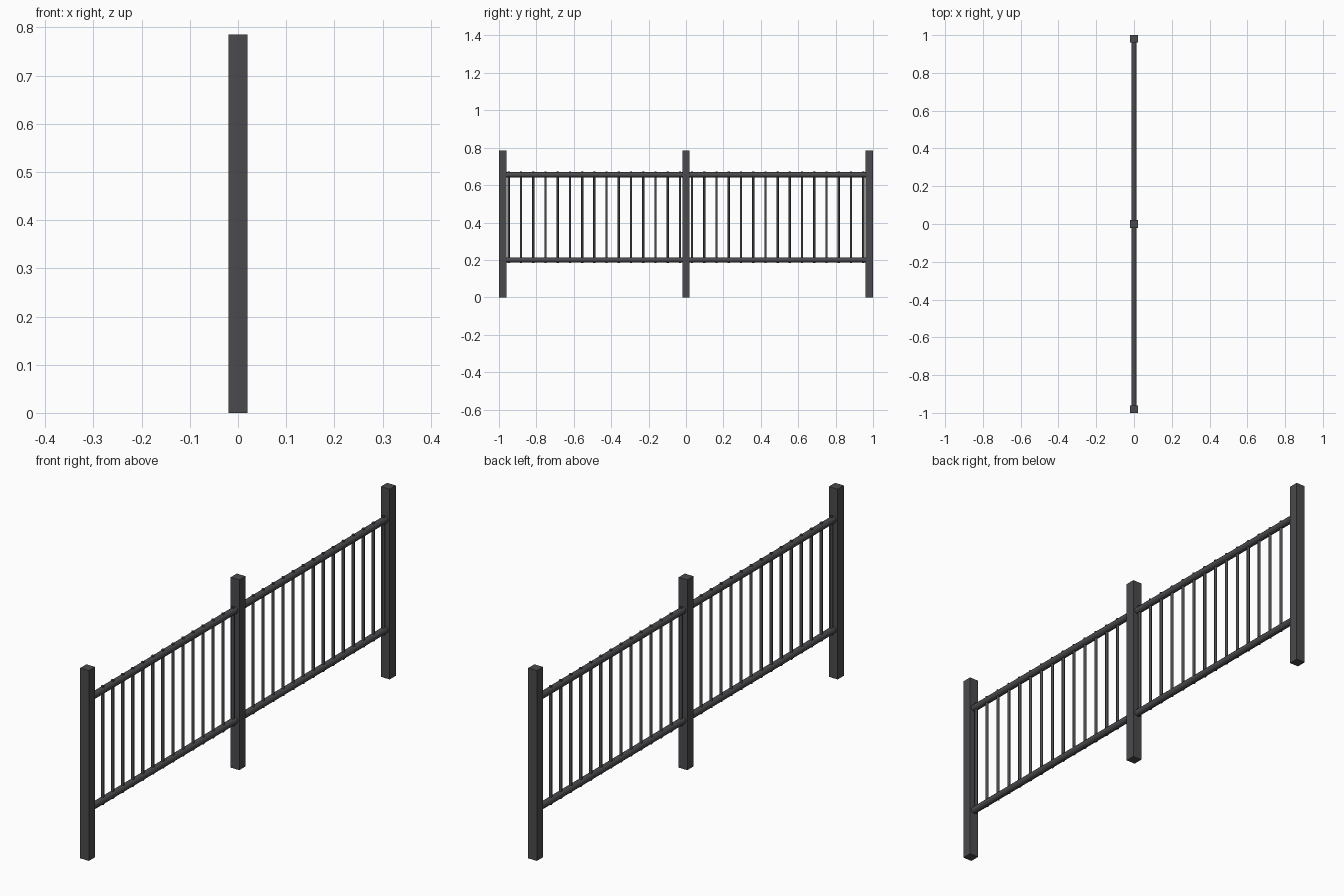
import bpy
import math

cube = bpy.data.objects.get("Cube")
if cube:
    bpy.data.objects.remove(cube, do_unlink=True)

# Dark painted metal
metal = bpy.data.materials.new("charcoal metal")
metal.use_nodes = True
COLOUR = (0.07, 0.07, 0.076, 1)
metal.diffuse_color = COLOUR
metal.node_tree.nodes["Principled BSDF"].inputs["Base Color"].default_value = COLOUR

POST_Y = 0.98
POST_W = 0.04
POST_H = 0.785
RAIL_R = 0.014
BARS = 15


def finish(name):
    ob = bpy.context.object
    ob.name = name
    ob.data.materials.append(metal)
    return ob


def box(name, location, size):
    bpy.ops.mesh.primitive_cube_add(size=1, location=location)
    finish(name).scale = size


def rod(name, location, radius, length, sides, rotation=(0, 0, 0)):
    bpy.ops.mesh.primitive_cylinder_add(vertices=sides, radius=radius, depth=length,
                                        location=location, rotation=rotation)
    finish(name)
    bpy.ops.object.shade_smooth_by_angle(angle=math.radians(50))


# Three square posts
for name, y in (("front_post", -POST_Y), ("middle_post", 0), ("back_post", POST_Y)):
    box(name, (0, y, POST_H / 2), (POST_W, POST_W, POST_H))

# Two panels, each with two round rails and a row of thin bars
pitch = POST_Y / BARS
for panel, start in (("front", -POST_Y), ("back", 0)):
    for level, z in (("lower", 0.2), ("upper", 0.655)):
        rod(f"{panel}_{level}_rail", (0, start + POST_Y / 2, z), RAIL_R, POST_Y,
            12, (math.pi / 2, 0, 0))
    for i in range(BARS):
        rod(f"{panel}_bar_{i + 1}", (0, start + (i + 0.5) * pitch, 0.428),
            0.006, 0.49, 8)
